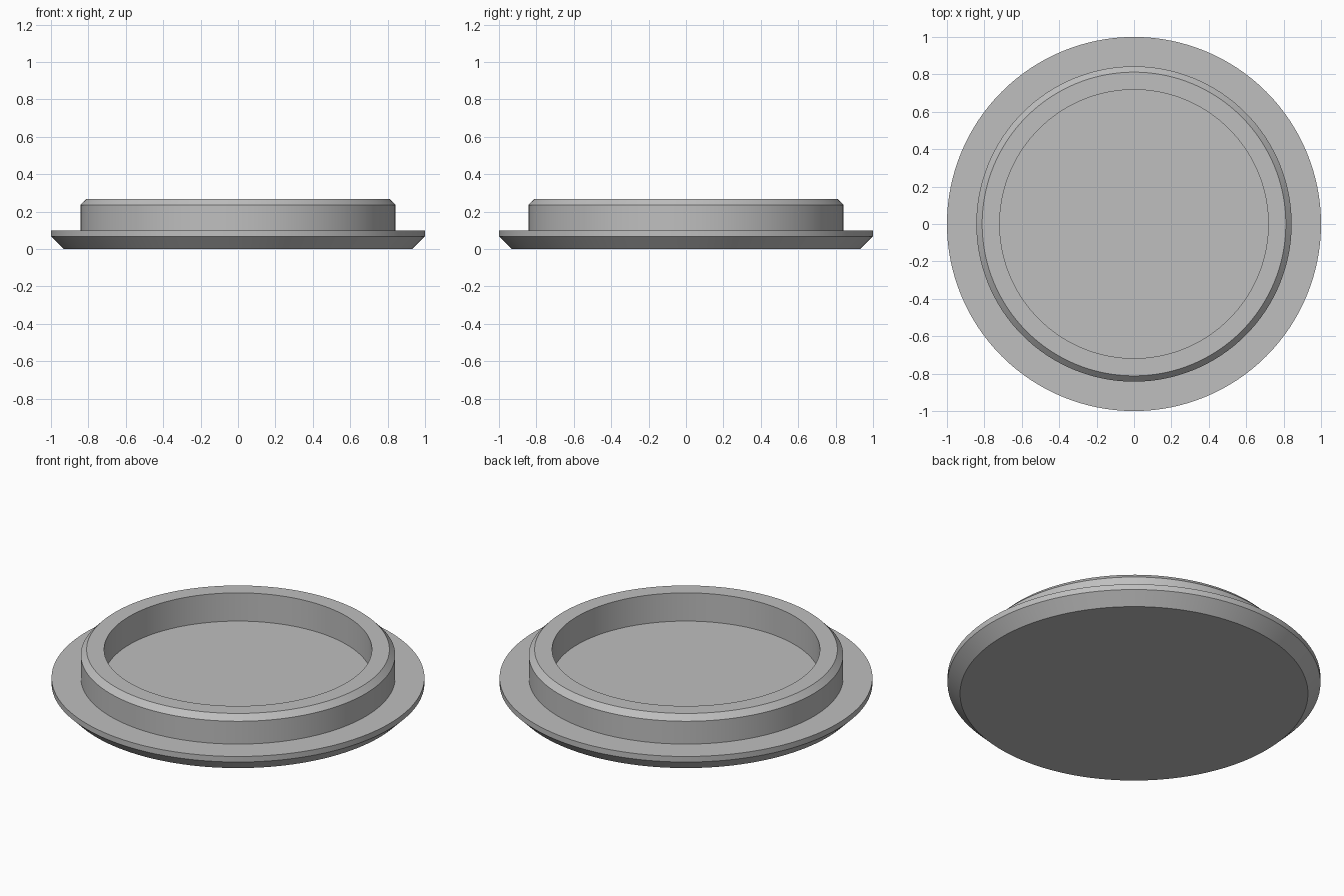
import bpy
import bmesh
import math

SEGMENTS = 128

cube = bpy.data.objects.get("Cube")
if cube:
    bpy.data.objects.remove(cube, do_unlink=True)

# Single grey finish
grey = bpy.data.materials.new("plain_grey")
grey.use_nodes = True
colour = (0.52, 0.52, 0.52, 1.0)
grey.diffuse_color = colour
grey.node_tree.nodes["Principled BSDF"].inputs["Base Color"].default_value = colour


def lathe(name, profile):
    """Revolve (radius, height) points around z and close both ends with discs."""
    bm = bmesh.new()
    rings = []
    for radius, height in profile:
        ring = []
        for i in range(SEGMENTS):
            a = math.tau * i / SEGMENTS
            ring.append(bm.verts.new((radius * math.cos(a), radius * math.sin(a), height)))
        rings.append(ring)
    for low, high in zip(rings, rings[1:]):
        for i in range(SEGMENTS):
            j = (i + 1) % SEGMENTS
            bm.faces.new((low[i], low[j], high[j], high[i]))
    bm.faces.new(reversed(rings[0]))
    bm.faces.new(rings[-1])
    bmesh.ops.recalc_face_normals(bm, faces=bm.faces)
    mesh = bpy.data.meshes.new(name)
    bm.to_mesh(mesh)
    bm.free()
    mesh.materials.append(grey)
    obj = bpy.data.objects.new(name, mesh)
    bpy.context.collection.objects.link(obj)
    bpy.ops.object.select_all(action="DESELECT")
    obj.select_set(True)
    bpy.context.view_layer.objects.active = obj
    bpy.ops.object.shade_smooth_by_angle(angle=math.radians(30))
    return obj


# One turned piece: chamfered flange, raised collar and recessed floor
lathe("flanged_cap", [
    (0.933, 0.0),    # underside
    (1.0, 0.067),    # flange chamfer
    (1.0, 0.1),      # flange edge
    (0.843, 0.1),    # flange top
    (0.843, 0.235),  # collar wall
    (0.812, 0.267),  # collar chamfer
    (0.718, 0.267),  # collar rim
    (0.718, 0.1),    # recess wall down to the floor
])
